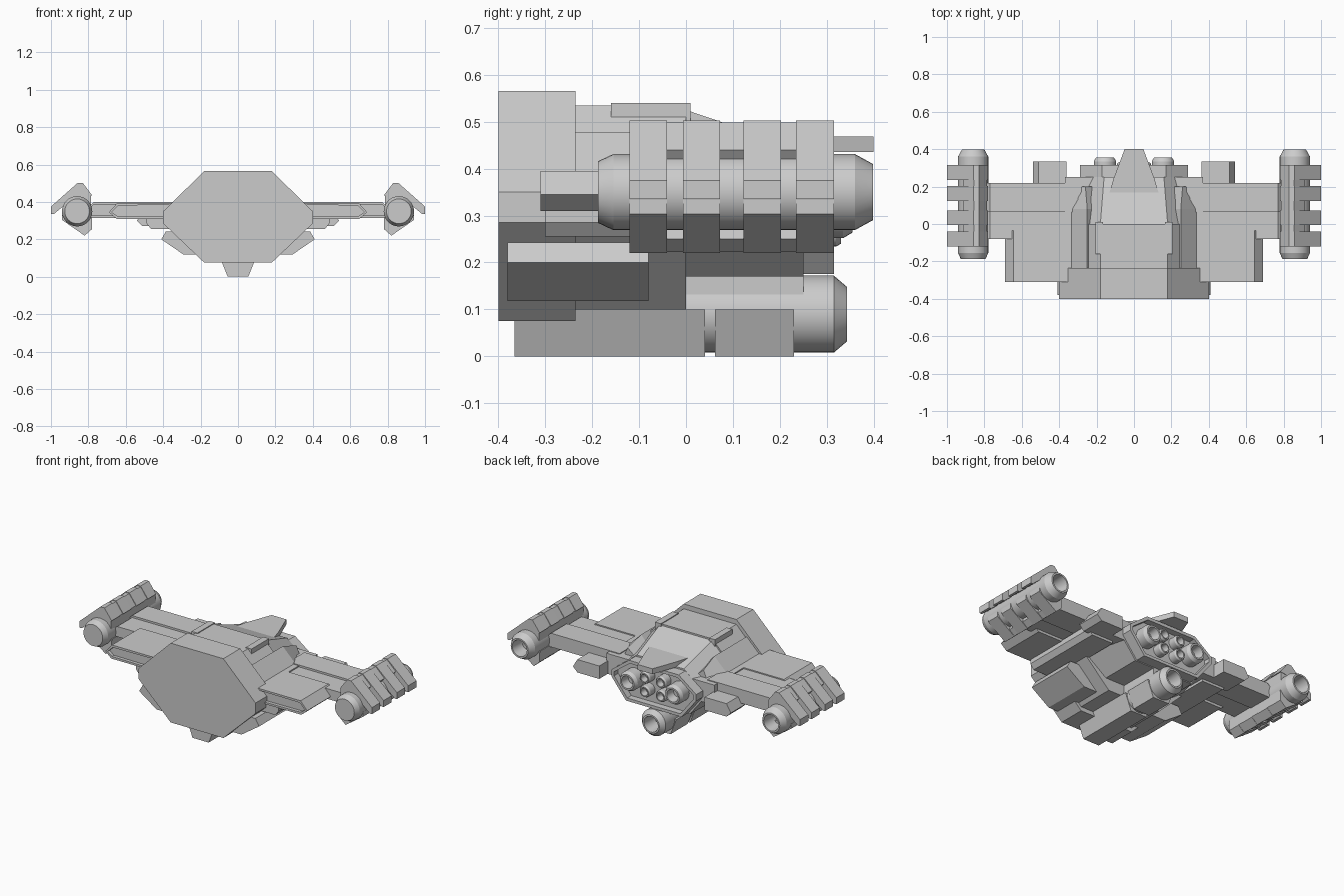
import bpy, bmesh, math

if "Cube" in bpy.data.objects:
    bpy.data.objects.remove(bpy.data.objects["Cube"])


def loft(name, sections, mirror=False, recess=None):
    """Loft xz profiles along y. sections: [(y, [(x, z), ...]), ...]; recess=(end, inset, depth)."""
    bm = bmesh.new()
    rings = [[bm.verts.new((x, y, z)) for x, z in prof] for y, prof in sections]
    n = len(rings[0])
    for a, b in zip(rings, rings[1:]):
        for i in range(n):
            j = (i + 1) % n
            bm.faces.new((a[i], a[j], b[j], b[i]))
    caps = [bm.faces.new(rings[0]), bm.faces.new(rings[-1])]
    bmesh.ops.recalc_face_normals(bm, faces=bm.faces)
    if recess:
        end, inset, depth = recess
        face = caps[end]
        bmesh.ops.inset_region(bm, faces=[face], thickness=inset)
        new = bmesh.ops.extrude_discrete_faces(bm, faces=[face])["faces"]
        sign = 1 if end == 0 else -1
        bmesh.ops.translate(bm, verts=new[0].verts, vec=(0, sign * depth, 0))
    return finish(name, bm, mirror)


def finish(name, bm, mirror=False):
    me = bpy.data.meshes.new(name)
    bm.to_mesh(me)
    bm.free()
    ob = bpy.data.objects.new(name, me)
    bpy.context.collection.objects.link(ob)
    if mirror:
        ob.modifiers.new("mirror", "MIRROR").use_axis[0] = True
    return ob


def prism(name, prof, y0, y1, mirror=False, recess=None):
    return loft(name, [(y0, prof), (y1, prof)], mirror, recess)


def sym(half):
    """Complete a right-half profile into a symmetric one."""
    return half + [(-x, z) for x, z in reversed(half)]


def rect(x0, x1, z0, z1):
    return [(x0, z0), (x1, z0), (x1, z1), (x0, z1)]


def lathe(name, x, z, prof, mirror=False, sides=32):
    """Revolve (radius, y) points about the y axis through (x, z)."""
    bm = bmesh.new()
    rings = []
    for r, y in prof:
        rings.append([bm.verts.new((x + r * math.cos(t), y, z + r * math.sin(t)))
                      for t in (2 * math.pi * i / sides for i in range(sides))])
    for a, b in zip(rings, rings[1:]):
        for i in range(sides):
            j = (i + 1) % sides
            bm.faces.new((a[i], a[j], b[j], b[i]))
    bm.faces.new(rings[0])
    bm.faces.new(rings[-1])
    bmesh.ops.recalc_face_normals(bm, faces=bm.faces)
    ob = finish(name, bm, mirror)
    bpy.ops.object.select_all(action="DESELECT")
    ob.select_set(True)
    bpy.context.view_layer.objects.active = ob
    bpy.ops.object.shade_smooth_by_angle(angle=math.radians(20))
    return ob


# Main hull: octagonal front block, mid section, tapering rear
prism("front_hull", sym([(.18, .075), (.4, .285), (.4, .35), (.18, .565)]), -.4, -.235)
prism("mid_hull", sym([(.18, .10), (.36, .275), (.36, .355), (.18, .535)]), -.236, 0)
loft("rear_hull", [(0, sym([(.2, .17), (.34, .27), (.34, .35), (.18, .525)])),
                   (.25, sym([(.2, .17), (.28, .27), (.28, .345), (.16, .44)]))])
prism("roof_rail", rect(.165, .205, .49, .54), -.16, .01, True)

# Tapered side armour lying on the hull slopes
strip = [(.25, .478), (.36, .37), (.33, .29), (.2, .42)]
tip = [(.26, .44), (.29, .37), (.27, .29), (.2, .39)]
loft("side_armour", [(-.236, strip), (.08, strip), (.2, tip)], True)

# Pointed tail plate over the engines
bm = bmesh.new()
outline = [(-.18, 0), (.18, 0), (.11, .24), (.05, .4), (-.05, .4), (-.11, .24)]
f = bm.faces.new([bm.verts.new((x, y, .435)) for x, y in outline])
new = bmesh.ops.extrude_face_region(bm, geom=[f])["geom"]
bmesh.ops.translate(bm, verts=[v for v in new if isinstance(v, bmesh.types.BMVert)], vec=(0, 0, .033))
bmesh.ops.recalc_face_normals(bm, faces=bm.faces)
finish("tail_plate", bm)

# Engine housing with recessed face and six nozzles
prism("engine_housing", sym([(.19, .175), (.29, .30), (.29, .34), (.17, .43)]),
      .2, .315, recess=(1, .02, .04))
lathe("main_nozzle", .155, .312,
      [(.06, .26), (.06, .335), (.048, .355), (.038, .355), (.03, .3)], True)
for z, part in ((.355, "upper"), (.27, "lower")):
    lathe(part + "_small_nozzle", .055, z,
          [(.036, .26), (.036, .32), (.03, .33), (.023, .33), (.018, .29)], True, 24)

# Lower hull: side pods, keel blocks and belly engine
prism("lower_pod", [(.18, .118), (.29, .118), (.41, .2), (.385, .243), (.18, .243)], -.38, -.08, True)
keel = sym([(.055, 0), (.095, .1)])
prism("front_keel", keel, -.365, .04)
prism("rear_keel", keel, .062, .23)
lathe("belly_engine", 0, .09,
      [(.082, -.01), (.082, .315), (.058, .343), (.048, .343), (.038, .25)])
prism("engine_mount", rect(-.07, .07, .1, .2), -.05, .25)

# Wings
prism("wing_root", rect(.2, .37, .27, .395), -.2, .25, True)
prism("wing_intake", [(.3, .31), (.65, .31), (.69, .345), (.645, .395), (.3, .395)],
      -.31, -.035, True, recess=(0, .015, .02))
prism("wing_front", [(.3, .325), (.8, .325), (.8, .365), (.77, .388), (.3, .388)], -.08, .066, True)
prism("wing_rear", [(.3, .315), (.8, .315), (.8, .37), (.77, .4), (.3, .4)], .065, .22, True)
prism("wing_underside", [(.32, .255), (.465, .255), (.488, .285), (.488, .315), (.32, .315)], -.3, .2, True)
prism("rear_flap", [(.36, .27), (.51, .27), (.54, .3), (.51, .35), (.36, .35)], .18, .333, True)

# Wingtip nacelles with armour rails and four clamps each
lathe("nacelle", .86, .35,
      [(.066, -.187), (.081, -.155), (.081, .36), (.06, .398), (.05, .398), (.04, .3)], True)
prism("upper_rail", [(.785, .36), (.785, .435), (.83, .498), (.855, .498), (.915, .44), (.87, .38)],
      -.118, .313, True)
prism("lower_rail", [(.78, .32), (.78, .257), (.82, .222), (.855, .25), (.84, .32)], -.118, .313, True)
upper = [(.82, .43), (.78, .435), (.83, .502), (.857, .502), (1, .375), (1, .335), (.985, .335), (.9, .405)]
lower = [(.78, .31), (.78, .255), (.82, .22), (.94, .303), (.94, .333), (.88, .34)]
for i, (a, b) in enumerate([(-.12, -.04), (-.006, .072), (.123, .202), (.234, .315)], 1):
    prism(f"upper_clamp_{i}", upper, a, b, True)
    prism(f"lower_clamp_{i}", lower, a, b, True)
